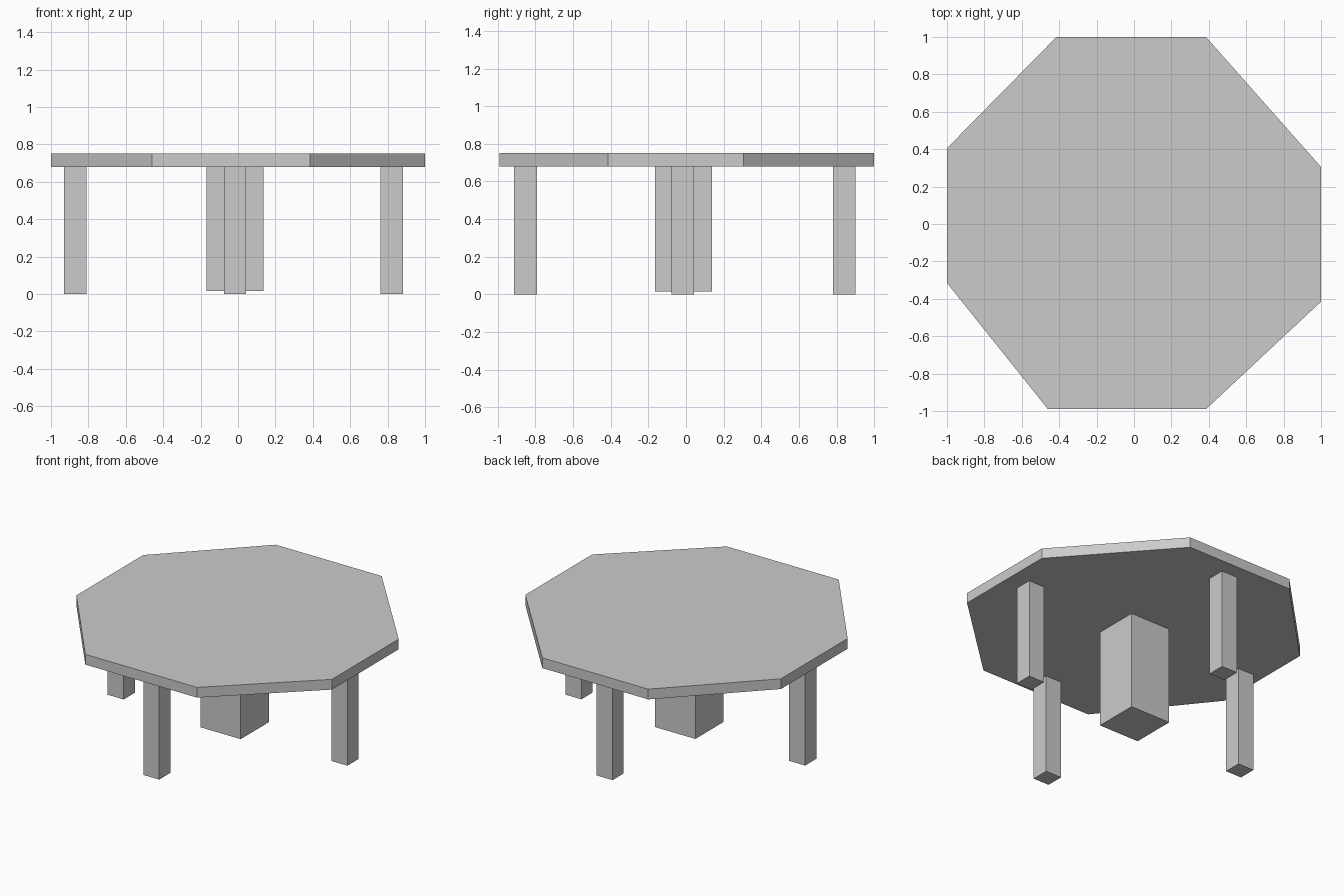
import bpy
import bmesh
from mathutils import Vector

cube = bpy.data.objects.get("Cube")
if cube:
    bpy.data.objects.remove(cube, do_unlink=True)

# Single matte grey
grey = bpy.data.materials.new("light grey")
grey.use_nodes = True
color = (0.6, 0.6, 0.6, 1)
grey.diffuse_color = color
grey.node_tree.nodes["Principled BSDF"].inputs["Base Color"].default_value = color


def prism(name, outline, bottom, top):
    """Extrude a flat outline from bottom to top."""
    bm = bmesh.new()
    face = bm.faces.new([bm.verts.new((x, y, bottom)) for x, y in outline])
    new = bmesh.ops.extrude_face_region(bm, geom=[face], use_keep_orig=True)["geom"]
    verts = [v for v in new if isinstance(v, bmesh.types.BMVert)]
    bmesh.ops.translate(bm, verts=verts, vec=Vector((0, 0, top - bottom)))
    bmesh.ops.recalc_face_normals(bm, faces=bm.faces)
    mesh = bpy.data.meshes.new(name)
    bm.to_mesh(mesh)
    bm.free()
    mesh.materials.append(grey)
    obj = bpy.data.objects.new(name, mesh)
    bpy.context.collection.objects.link(obj)
    return obj


def post(name, x, y, width, bottom, top):
    """Square upright centred on x, y."""
    h = width / 2
    square = [(x - h, y - h), (x + h, y - h), (x + h, y + h), (x - h, y + h)]
    return prism(name, square, bottom, top)


UNDERSIDE, TOP = 0.68, 0.75

# Slightly irregular eight-sided table top
prism("table_top", [(-0.46, -0.99), (0.385, -0.99), (1, -0.415), (1, 0.305),
                    (0.385, 1), (-0.415, 1), (-1, 0.405), (-1, -0.315)],
      UNDERSIDE, TOP)

# Thick central pedestal, just clear of the floor
post("pedestal", -0.016, -0.013, 0.304, 0.015, UNDERSIDE)

# One slim leg beneath the middle of each main side
for name, x, y in [("front_leg", -0.016, -0.853), ("back_leg", -0.016, 0.84),
                   ("left_leg", 0.821, -0.018), ("right_leg", -0.869, -0.018)]:
    post(name, x, y, 0.12, 0, UNDERSIDE)
